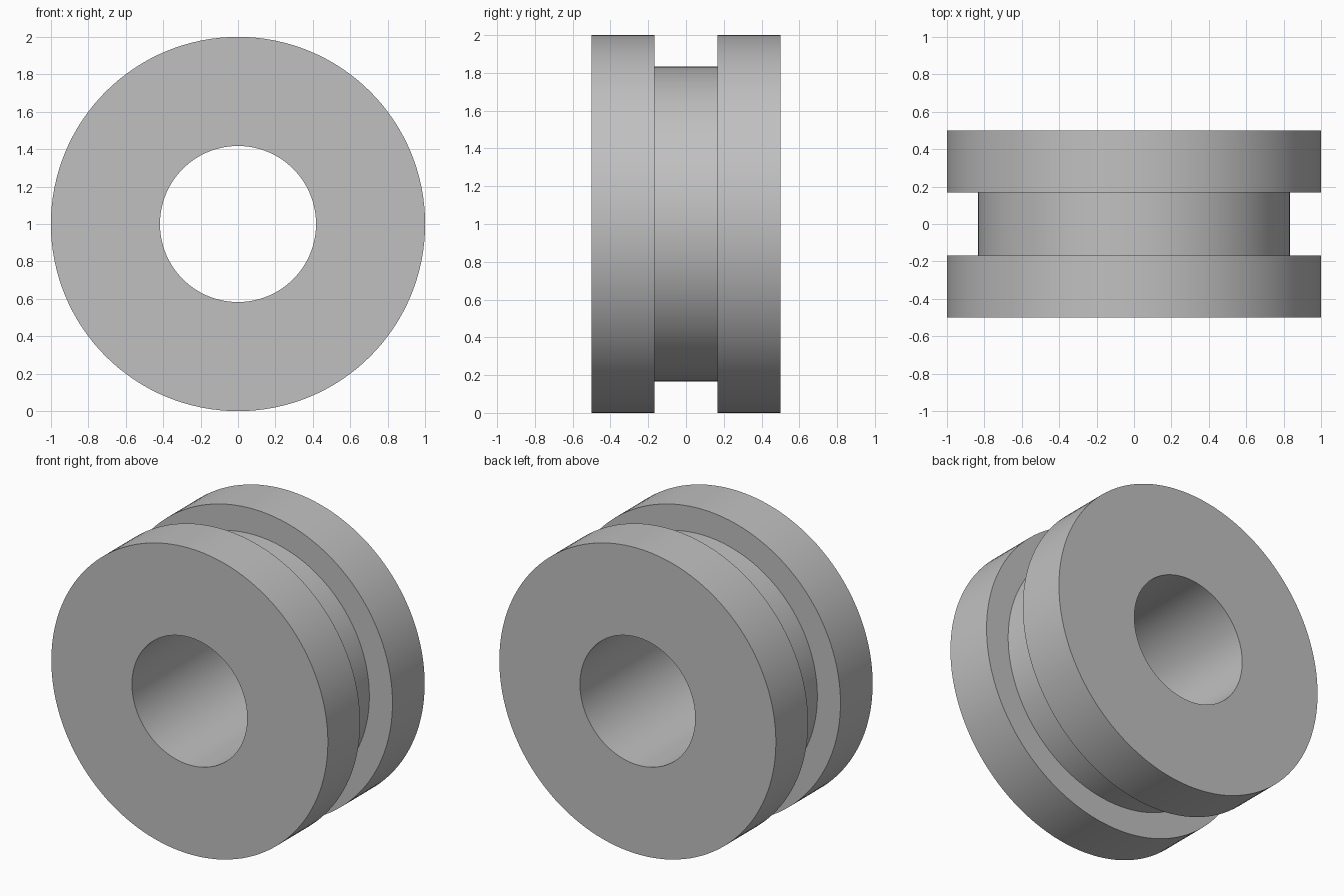
import bpy
import bmesh
import math

cube = bpy.data.objects.get("Cube")
if cube:
    bpy.data.objects.remove(cube, do_unlink=True)

# Plain grey material
grey = bpy.data.materials.new("plain grey")
grey.use_nodes = True
colour = (0.53, 0.53, 0.53, 1)
grey.diffuse_color = colour
grey.node_tree.nodes["Principled BSDF"].inputs["Base Color"].default_value = colour

SEGMENTS = 128
RIM, GROOVE, BORE = 1.0, 0.833, 0.417
HALF_WIDTH, HALF_GROOVE = 0.5, 0.167

# Closed cross-section of the ring: (radius, y)
half = [(BORE, HALF_WIDTH), (RIM, HALF_WIDTH), (RIM, HALF_GROOVE), (GROOVE, HALF_GROOVE)]
profile = half + [(r, -y) for r, y in reversed(half)]

# Revolve the cross-section around the y axis
bm = bmesh.new()
verts = [bm.verts.new((0, y, r)) for r, y in profile]
edges = [bm.edges.new((v, verts[i - 1])) for i, v in enumerate(verts)]
bmesh.ops.spin(bm, geom=verts + edges, cent=(0, 0, 0), axis=(0, 1, 0),
               angle=math.tau, steps=SEGMENTS, use_merge=True)
bmesh.ops.remove_doubles(bm, verts=bm.verts[:], dist=0.0001)
bmesh.ops.recalc_face_normals(bm, faces=bm.faces[:])

mesh = bpy.data.meshes.new("grooved_ring")
bm.to_mesh(mesh)
bm.free()
mesh.materials.append(grey)
ring = bpy.data.objects.new("grooved_ring", mesh)
ring.location.z = RIM
bpy.context.collection.objects.link(ring)

# Smooth round walls, sharp rims
bpy.ops.object.select_all(action="DESELECT")
ring.select_set(True)
bpy.context.view_layer.objects.active = ring
bpy.ops.object.shade_smooth_by_angle(angle=math.radians(30))
